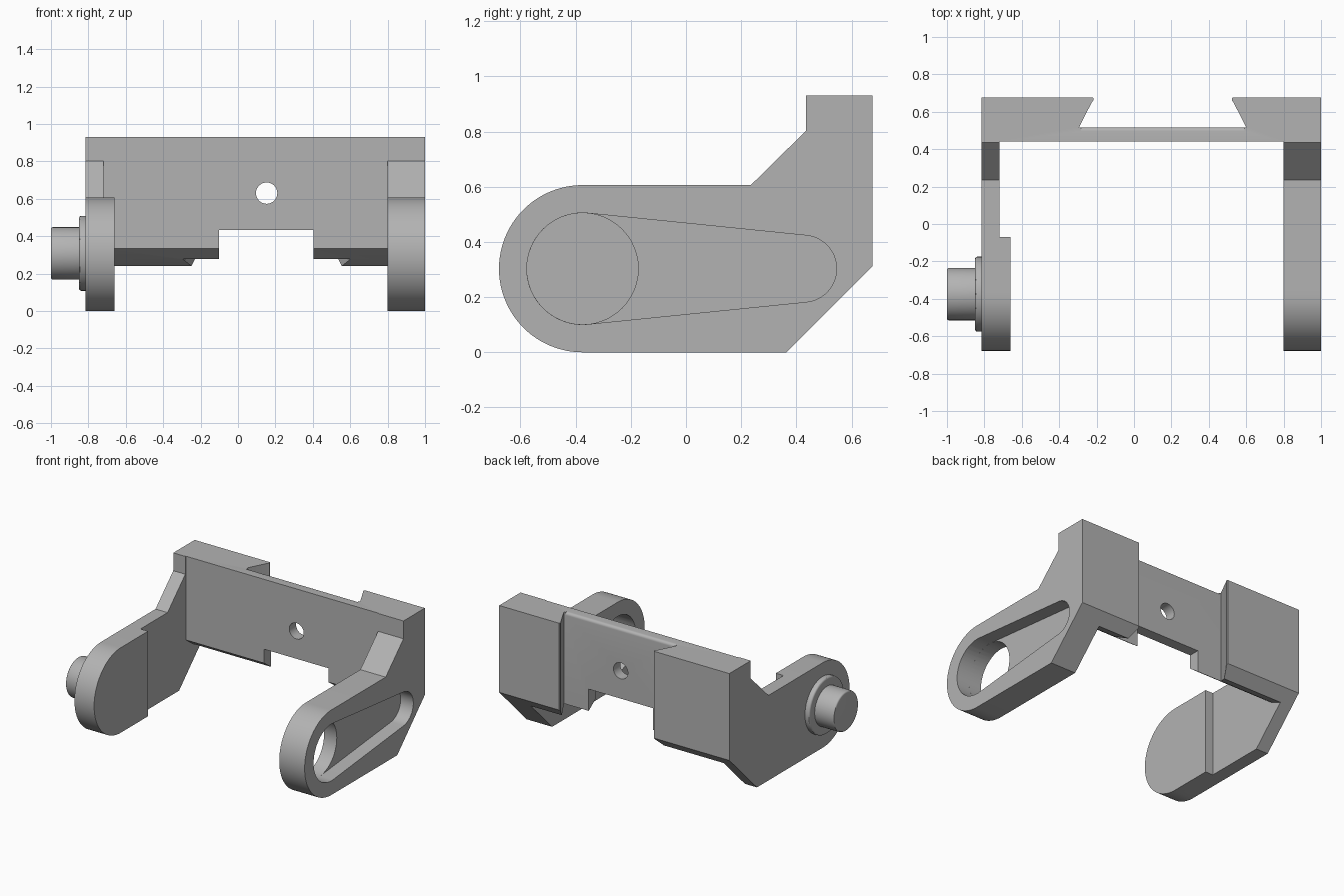
import bpy, bmesh, math
from mathutils import Vector

if "Cube" in bpy.data.objects:
    bpy.data.objects.remove(bpy.data.objects["Cube"], do_unlink=True)

grey = bpy.data.materials.new("plain_grey")
grey.use_nodes = True
grey.diffuse_color = (0.45, 0.45, 0.45, 1)
grey.node_tree.nodes["Principled BSDF"].inputs["Base Color"].default_value = (0.45, 0.45, 0.45, 1)


def arc(cx, cy, r, start, end, n=32):
    """Points along an arc, angles in degrees."""
    angles = [math.radians(start + (end - start) * i / n) for i in range(n + 1)]
    return [(cx + r * math.cos(a), cy + r * math.sin(a)) for a in angles]


def prism(name, profile, lo, hi, axis):
    """Extrude a 2D profile along an axis: x uses (y, z), y uses (x, z), z uses (x, y)."""
    place = {"x": lambda p: (lo, p[0], p[1]),
             "y": lambda p: (p[0], lo, p[1]),
             "z": lambda p: (p[0], p[1], lo)}[axis]
    bm = bmesh.new()
    face = bm.faces.new([bm.verts.new(place(p)) for p in profile])
    new = bmesh.ops.extrude_face_region(bm, geom=[face])["geom"]
    step = Vector([hi - lo if a == axis else 0 for a in "xyz"])
    bmesh.ops.translate(bm, vec=step, verts=[v for v in new if isinstance(v, bmesh.types.BMVert)])
    bmesh.ops.recalc_face_normals(bm, faces=bm.faces)
    mesh = bpy.data.meshes.new(name)
    bm.to_mesh(mesh)
    bm.free()
    mesh.materials.append(grey)
    obj = bpy.data.objects.new(name, mesh)
    bpy.context.collection.objects.link(obj)
    return obj


def select(obj):
    bpy.ops.object.select_all(action="DESELECT")
    obj.select_set(True)
    bpy.context.view_layer.objects.active = obj


def combine(obj, other, operation="DIFFERENCE"):
    """Apply a boolean and discard the helper."""
    mod = obj.modifiers.new("boolean", "BOOLEAN")
    mod.operation, mod.solver, mod.object = operation, "EXACT", other
    select(obj)
    bpy.ops.object.modifier_apply(modifier=mod.name)
    bpy.data.objects.remove(other, do_unlink=True)


# Shared pivot and arm outline, in y and z
PY, PZ, R = -0.375, 0.303, 0.303
round_end = arc(PY, PZ, R, 270, 90, 48)
outline = round_end + [(0.235, 0.606), (0.435, 0.803), (0.435, 0.93),
                       (0.676, 0.93), (0.676, 0.311), (0.365, 0)]

# Arm with the pin, thickened around the pivot
pin_arm = prism("pin_arm", outline, -0.815, -0.72, "x")
pad = prism("pad", round_end + [(-0.07, 0.606), (-0.07, 0)], -0.80, -0.66, "x")
combine(pin_arm, pad, "UNION")

# Arm with a tapered pocket and a round through hole
slotted_arm = prism("slotted_arm", outline, 0.8, 1, "x")
big, small, length = 0.202, 0.121, 0.80
tilt = math.degrees(math.asin((big - small) / length))
pocket = (arc(PY, PZ, big, 270 + tilt - 2 * tilt + tilt * 2, 90 - tilt, 48)
          + arc(PY + length, PZ, small, 90 - tilt, -90 + tilt, 32))
combine(slotted_arm, prism("pocket_cutter", pocket, 0.9, 1.1, "x"))
combine(slotted_arm, prism("hole_cutter", arc(PY, PZ, big, 0, 352.5, 47), 0.7, 1.1, "x"))

# Back plate with a pointed lower edge
back_plate = prism("back_plate", [(0.44, 0.93), (0.676, 0.93), (0.676, 0.311), (0.605, 0.24),
                                  (0.52, 0.275), (0.44, 0.333)], -0.72, 0.8, "x")

# Dovetail groove with softened mouth corners, mirrored about its centre
mid = 0.153
half = [(0.447, 0.517), (0.38, 0.648), (0.37, 0.662), (0.37, 0.672), (0.375, 0.678), (0.375, 0.8)]
groove = [(mid + x, y) for x, y in half] + [(mid - x, y) for x, y in reversed(half)]
combine(back_plate, prism("groove_cutter", groove, 0, 1.2, "z"))

# Rounded upper rim of the thin web
rim = arc(0.497, 0.91, 0.02, 0, 90, 6) + [(0.497, 0.95), (0.53, 0.95), (0.53, 0.91)]
combine(back_plate, prism("rim_cutter", rim, mid - 0.437, mid + 0.437, "x"))

# Lower notch and centre hole
notch = [(-0.102, 0), (0.405, 0), (0.405, 0.432), (-0.102, 0.432)]
combine(back_plate, prism("notch_cutter", notch, 0.3, 0.8, "y"))
combine(back_plate, prism("bolt_hole_cutter", arc(mid, 0.63, 0.057, 0, 352.5, 47), 0.3, 0.8, "y"))


# Pivot pin with a flange
def disc(name, radius, lo, hi, soft):
    obj = prism(name, arc(PY, PZ + 0.005, radius, 0, 352.5, 47), lo, hi, "x")
    bm = bmesh.new()
    bm.from_mesh(obj.data)
    edges = [e for e in bm.edges if all(abs(v.co.x - lo) < 0.001 for v in e.verts)]
    bmesh.ops.bevel(bm, geom=edges, offset=soft, segments=3, profile=0.5, affect="EDGES")
    bm.to_mesh(obj.data)
    bm.free()
    return obj


flange = disc("pin_flange", 0.2, -0.85, -0.81, 0.012)
pin = disc("pivot_pin", 0.14, -1, -0.84, 0.01)

for obj in (pin_arm, slotted_arm, back_plate, flange, pin):
    select(obj)
    bpy.ops.object.shade_smooth_by_angle(angle=math.radians(30))
